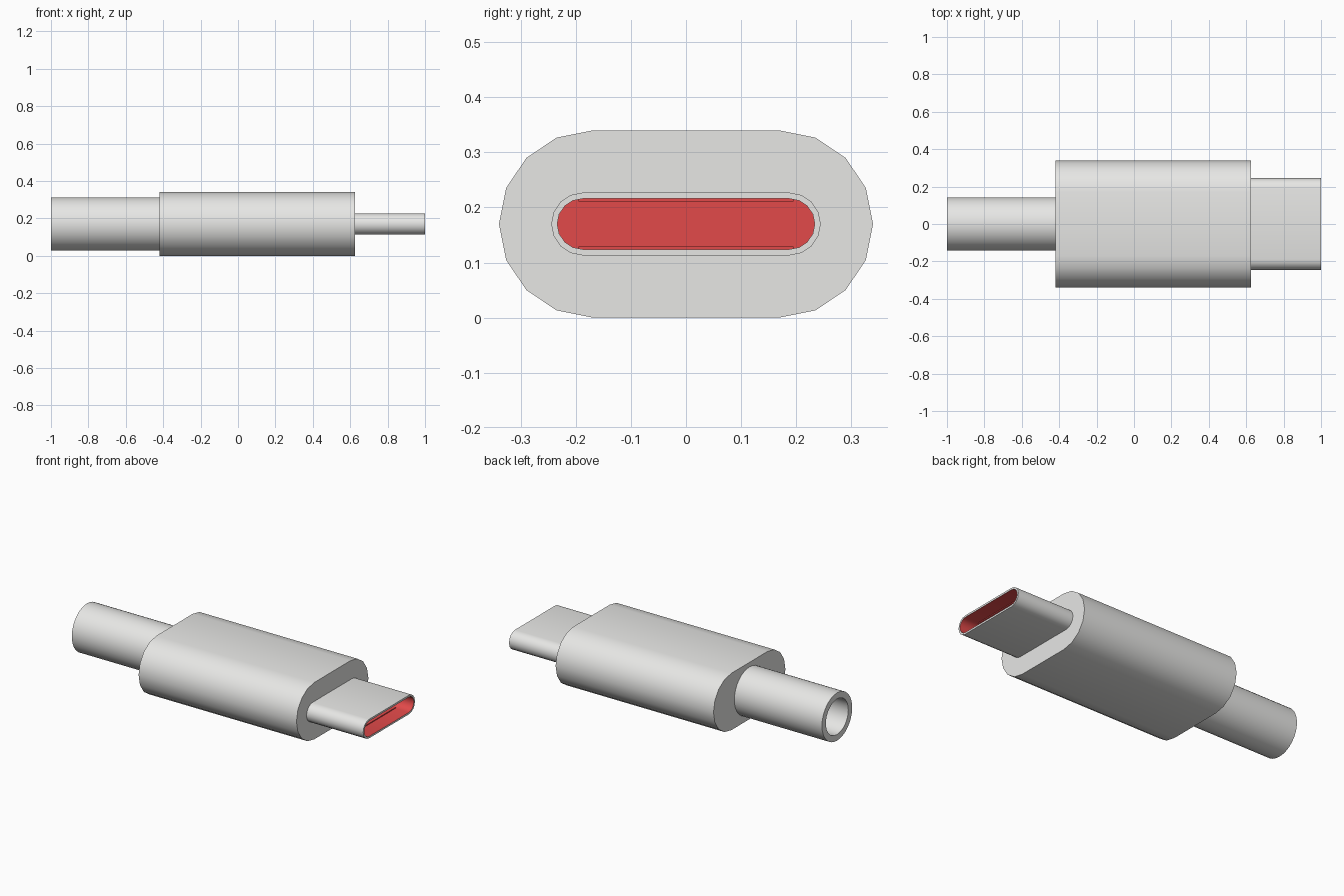
import bpy, bmesh, math

if "Cube" in bpy.data.objects:
    bpy.data.objects.remove(bpy.data.objects["Cube"])

ZC = 0.17  # height of the long axis


def material(name, rgb):
    m = bpy.data.materials.new(name)
    m.diffuse_color = (*rgb, 1.0)
    m.use_nodes = True
    m.node_tree.nodes["Principled BSDF"].inputs["Base Color"].default_value = m.diffuse_color
    return m


GREY = material("light grey", (0.80, 0.80, 0.785))
RED = material("red lining", (0.76, 0.068, 0.068))


def stadium(r, flat, quarter):
    """Closed rounded section: radius r, half straight length flat."""
    pts = []
    for side in (1, -1):
        for i in range(2 * quarter + 1):
            a = math.radians(-90 + 90 * i / quarter)
            pts.append((side * (flat + r * math.cos(a)), side * r * math.sin(a)))
    return pts


def circle(r, n=32):
    return [(r * math.cos(2 * math.pi * i / n), r * math.sin(2 * math.pi * i / n))
            for i in range(n)]


def loft(name, rings, mats, slots):
    """Skin (x, section) rings in order and cap both ends; slots = material per band + last cap."""
    bm = bmesh.new()
    loops = [[bm.verts.new((x, y, ZC + z)) for y, z in sec] for x, sec in rings]
    n = len(loops[0])
    bm.faces.new(loops[0])
    for a, b, s in zip(loops, loops[1:], slots):
        for i in range(n):
            j = (i + 1) % n
            bm.faces.new((a[i], a[j], b[j], b[i])).material_index = s
    bm.faces.new(loops[-1]).material_index = slots[-1]
    bmesh.ops.recalc_face_normals(bm, faces=bm.faces)
    me = bpy.data.meshes.new(name)
    bm.to_mesh(me)
    bm.free()
    for m in mats:
        me.materials.append(m)
    ob = bpy.data.objects.new(name, me)
    bpy.context.collection.objects.link(ob)
    bpy.ops.object.select_all(action='DESELECT')
    ob.select_set(True)
    bpy.context.view_layer.objects.active = ob
    bpy.ops.object.shade_smooth_by_angle(angle=math.radians(30))
    return ob


# Main housing
body = stadium(0.17, 0.17, 4)
loft("housing", [(-0.42, body), (0.625, body)], [GREY], [0, 0])

# Hollow cable sleeve, open at the left end
outer, inner = circle(0.143), circle(0.106)
loft("cable_sleeve", [(-0.42, outer), (-1.0, outer), (-1.0, inner), (-0.425, inner)],
     [GREY], [0, 0, 0, 0])

# Plug shell with a red-lined socket
outer, inner = stadium(0.057, 0.188, 4), stadium(0.046, 0.188, 4)
loft("plug_shell", [(0.625, outer), (1.0, outer), (1.0, inner), (0.63, inner)],
     [GREY, RED], [0, 0, 1, 1])

# Thin contact plates on the socket's floor and ceiling
for name, s in (("upper_contact_plate", 1), ("lower_contact_plate", -1)):
    sec = [(-0.195, s * 0.0465), (0.195, s * 0.0465), (0.195, s * 0.041), (-0.195, s * 0.041)]
    loft(name, [(0.63, sec), (0.91, sec)], [RED], [0, 0])
